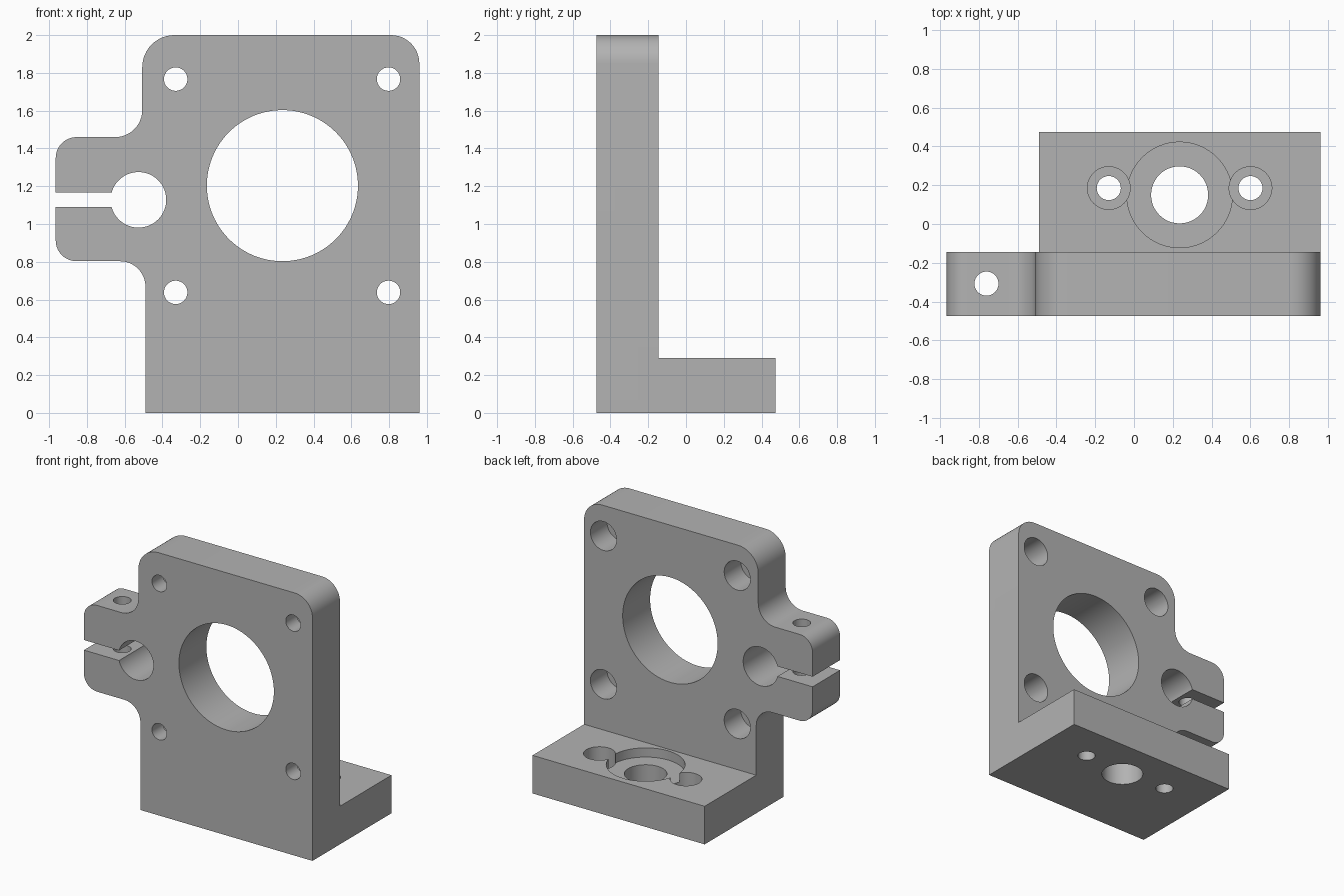
import bpy, bmesh, math
from mathutils import Vector

cube = bpy.data.objects.get("Cube")
if cube:
    bpy.data.objects.remove(cube, do_unlink=True)

FRONT, STEP, BACK = -0.475, -0.145, 0.475
LEFT, RIGHT, BASE_TOP = 0.96, -0.49, 0.29

grey = bpy.data.materials.new("machined_grey")
grey.use_nodes = True
colour = (0.45, 0.45, 0.45, 1)
grey.diffuse_color = colour
grey.node_tree.nodes["Principled BSDF"].inputs["Base Color"].default_value = colour


def rounded(corners, steps=12):
    """Turn (x, z, radius) corners of a right-angled outline into points with arcs."""
    out = []
    for i, (x, z, r) in enumerate(corners):
        p = Vector((x, z))
        if not r:
            out.append(p)
            continue
        a = (Vector(corners[i - 1][:2]) - p).normalized()
        b = (Vector(corners[(i + 1) % len(corners)][:2]) - p).normalized()
        centre = p + (a + b) * r
        for k in range(steps + 1):
            t = k / steps * math.pi / 2
            out.append(centre - (b * math.cos(t) + a * math.sin(t)) * r)
    return out


def extrude(name, outline, y0, y1):
    bm = bmesh.new()
    face = bm.faces.new([bm.verts.new((p[0], y0, p[1])) for p in outline])
    new = bmesh.ops.extrude_face_region(bm, geom=[face], use_keep_orig=True)["geom"]
    bmesh.ops.translate(bm, vec=(0, y1 - y0, 0),
                        verts=[v for v in new if isinstance(v, bmesh.types.BMVert)])
    bmesh.ops.recalc_face_normals(bm, faces=bm.faces)
    mesh = bpy.data.meshes.new(name)
    bm.to_mesh(mesh)
    bm.free()
    mesh.materials.append(grey)
    ob = bpy.data.objects.new(name, mesh)
    bpy.context.collection.objects.link(ob)
    return ob


def combine(target, other, operation):
    mod = target.modifiers.new(operation.lower(), 'BOOLEAN')
    mod.object, mod.operation, mod.solver = other, operation, 'EXACT'
    bpy.context.view_layer.objects.active = target
    bpy.ops.object.modifier_apply(modifier=mod.name)
    bpy.data.objects.remove(other, do_unlink=True)


def drill(start, end, radius, sides=48):
    """Cut a round hole between two points."""
    a, b = Vector(start), Vector(end)
    bpy.ops.mesh.primitive_cylinder_add(vertices=sides, radius=radius,
                                        depth=(b - a).length, location=(a + b) / 2)
    cutter = bpy.context.object
    cutter.name = "hole_cutter"
    cutter.hide_render = True
    cutter.rotation_euler = (b - a).to_track_quat('Z', 'Y').to_euler()
    cutter.data.materials.append(grey)
    bpy.context.view_layer.update()
    combine(bracket, cutter, 'DIFFERENCE')


# Upright plate with slotted clamp ears
plate = rounded([
    (RIGHT, 0, 0), (LEFT, 0, 0), (LEFT, 2, 0.15), (-0.507, 2, 0.17),
    (-0.507, 1.46, 0.143), (-0.965, 1.46, 0.11), (-0.965, 1.167, 0),
    (-0.6, 1.167, 0), (-0.6, 1.09, 0), (-0.965, 1.09, 0),
    (-0.965, 0.803, 0.11), (RIGHT, 0.803, 0.135)])
bracket = extrude("motor_bracket", plate, FRONT, STEP)

# Foot
foot = extrude("foot", [(RIGHT, 0), (LEFT, 0), (LEFT, BASE_TOP), (RIGHT, BASE_TOP)],
               STEP - 0.1, BACK)
combine(bracket, foot, 'UNION')

# Main bore and clamp bore
for x, z, r in [(0.235, 1.203, 0.4), (-0.527, 1.128, 0.147)]:
    drill((x, -0.7, z), (x, 0.1, z), r, 96)

# Corner screw holes, counterbored from behind
for x in (-0.33, 0.797):
    for z in (0.638, 1.767):
        drill((x, -0.7, z), (x, 0.1, z), 0.062)
        drill((x, STEP - 0.2, z), (x, 0.1, z), 0.11)

# Clamp screw hole through both ears
drill((-0.76, -0.307, 0.6), (-0.76, -0.307, 1.7), 0.062)

# Foot holes: wide shallow recess in the middle, deeper ones beside it
for x, y, hole, recess, depth in [(0.235, 0.15, 0.147, 0.272, 0.07),
                                  (-0.13, 0.185, 0.062, 0.11, 0.16),
                                  (0.6, 0.185, 0.062, 0.11, 0.16)]:
    drill((x, y, -0.1), (x, y, 0.4), hole)
    drill((x, y, BASE_TOP - depth), (x, y, 0.4), recess, 64)

bpy.ops.object.select_all(action='DESELECT')
bracket.select_set(True)
bpy.context.view_layer.objects.active = bracket
bpy.ops.object.shade_smooth_by_angle(angle=math.radians(30))
